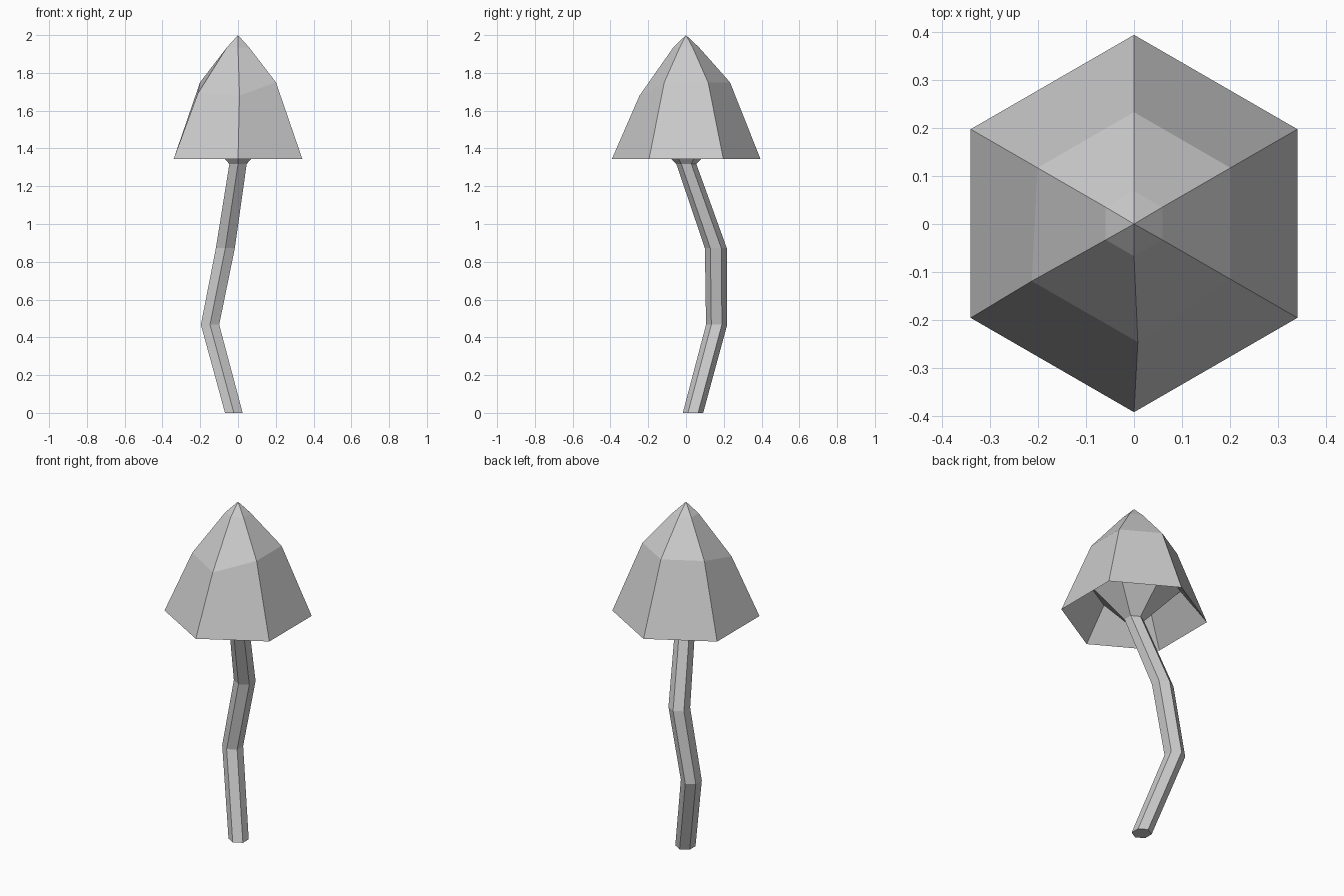
import bpy, bmesh
from math import radians, cos, sin

if "Cube" in bpy.data.objects:
    bpy.data.objects.remove(bpy.data.objects["Cube"])

SIDES = 6


def hex_ring(bm, cx, cy, z, r):
    # one corner on +y, running round the axis
    return [bm.verts.new((cx + r * cos(radians(90 + 60 * i)),
                          cy + r * sin(radians(90 + 60 * i)), z))
            for i in range(SIDES)]


def bridge(bm, a, b):
    for i in range(SIDES):
        j = (i + 1) % SIDES
        bm.faces.new((a[i], a[j], b[j], b[i]))


def finish(bm, name):
    bmesh.ops.recalc_face_normals(bm, faces=bm.faces[:])
    mesh = bpy.data.meshes.new(name)
    bm.to_mesh(mesh)
    bm.free()
    obj = bpy.data.objects.new(name, mesh)
    bpy.context.collection.objects.link(obj)
    return obj


# crooked stem: hexagon swept through four centres
bm = bmesh.new()
path = [(-0.022, 0.037, 0, 0.054), (-0.148, 0.162, 0.467, 0.056),
        (-0.067, 0.158, 0.872, 0.058), (0, 0.002, 1.317, 0.053)]
rings = [hex_ring(bm, *p) for p in path]
for a, b in zip(rings, rings[1:]):
    bridge(bm, a, b)
bm.faces.new(rings[0])
bm.faces.new(rings[-1])
finish(bm, "stem")

# cap: hollow underside, rim, shoulder and pointed tip
bm = bmesh.new()
profile = [(0.053, 1.317), (0.25, 1.52), (0.393, 1.345),
           (0.232, 1.75), (0.068, 1.935)]
rings = [hex_ring(bm, 0, 0.001, z, r) for r, z in profile]
for a, b in zip(rings, rings[1:]):
    bridge(bm, a, b)
# slight dent in the front left of the shoulder
shoulder = rings[3]
shoulder[2].co = (-0.213, -0.119, 1.69)
shoulder[3].co = (0.008, -0.246, 1.68)
tip = bm.verts.new((0, 0, 2))
bm.faces.new(rings[0])
for i in range(SIDES):
    bm.faces.new((rings[-1][i], rings[-1][(i + 1) % SIDES], tip))
finish(bm, "cap")
